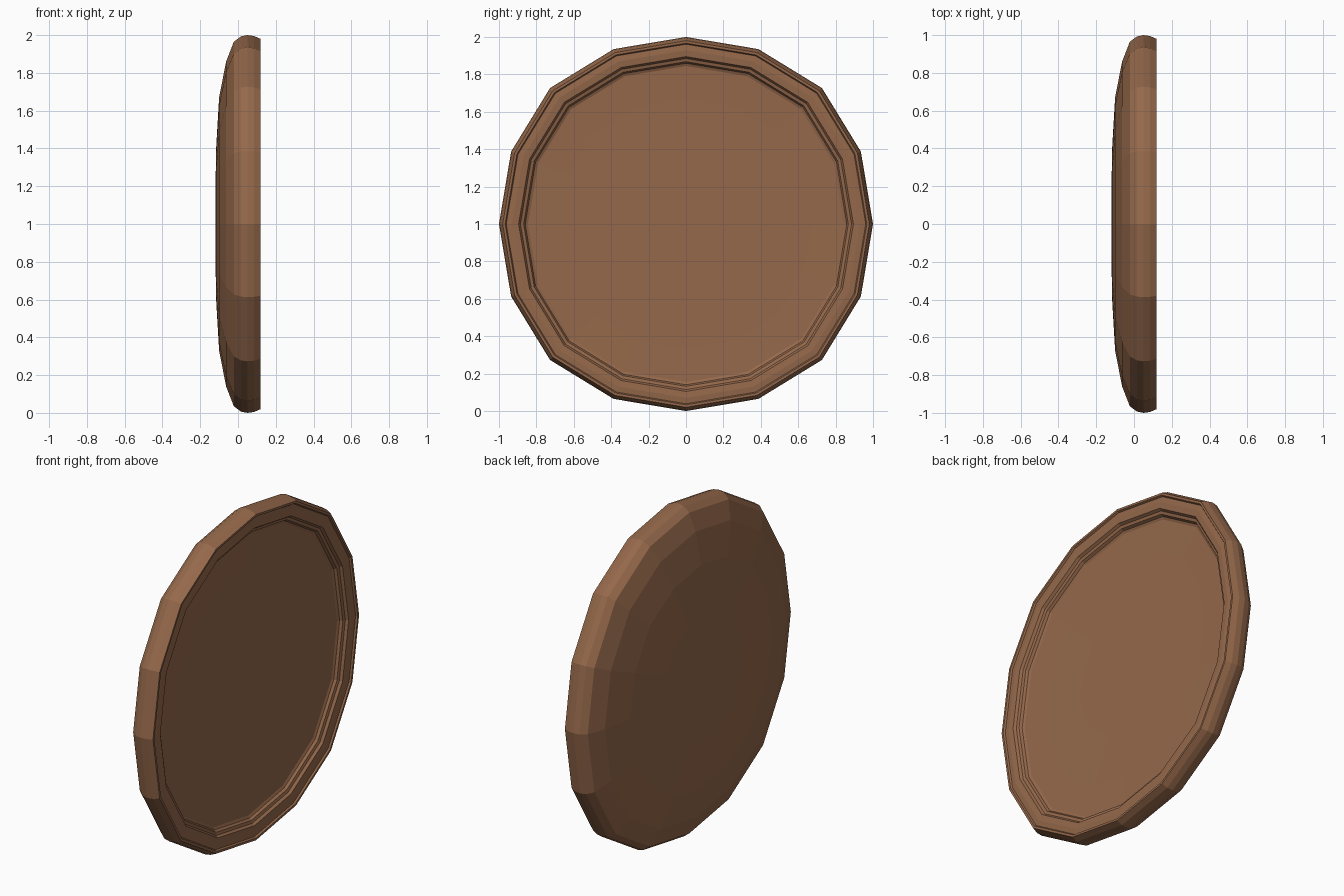
import bpy, bmesh, math

if "Cube" in bpy.data.objects:
    bpy.data.objects.remove(bpy.data.objects["Cube"])

SIDES = 16
SWELL = (1.0, 1.012, 1.028, 1.012)  # the outline bulges slightly on the diagonals
wood = bpy.data.materials.new("brown_wood")
wood.diffuse_color = (0.30, 0.14, 0.07, 1)
wood.use_nodes = True
wood.node_tree.nodes["Principled BSDF"].inputs["Base Color"].default_value = wood.diffuse_color


def lathe(name, profile, closed=False, smooth=None):
    """Sweep (x, radius) points round the x axis; radius 0 gives a pole."""
    bm = bmesh.new()
    rings = []
    for x, r in profile:
        if r == 0:
            rings.append([bm.verts.new((x, 0, 1))] * SIDES)
            continue
        ring = []
        for i in range(SIDES):
            a, s = 2 * math.pi * i / SIDES, r * SWELL[i % 4]
            ring.append(bm.verts.new((x, s * math.cos(a), 1 + s * math.sin(a))))
        rings.append(ring)
    pairs = list(zip(rings, rings[1:]))
    if closed:
        pairs.append((rings[-1], rings[0]))
    for a, b in pairs:
        for i in range(SIDES):
            j = (i + 1) % SIDES
            bm.faces.new(dict.fromkeys((a[i], a[j], b[j], b[i])))
    bmesh.ops.recalc_face_normals(bm, faces=bm.faces)
    mesh = bpy.data.meshes.new(name)
    bm.to_mesh(mesh)
    bm.free()
    mesh.materials.append(wood)
    ob = bpy.data.objects.new(name, mesh)
    bpy.context.collection.objects.link(ob)


# Domed back with a shallow dished floor on the open side
lathe("dished_body", [(-0.12, 0), (-0.117, 0.38), (-0.10, 0.67), (-0.063, 0.86),
                      (-0.022, 0.965), (0.015, 0.993), (0.04, 0.90),
                      (0.075, 0.86), (0.068, 0.845), (0.063, 0.67), (0.06, 0.38), (0.06, 0)])

# Moulded rim: outer band, nearly flat face and small inner step
lathe("rim", [(0.015, 0.993), (0.05, 1.0), (0.085, 0.995), (0.12, 0.98),
              (0.12, 0.967), (0.11, 0.961), (0.113, 0.93), (0.11, 0.895),
              (0.095, 0.885), (0.09, 0.868), (0.07, 0.857), (0.03, 0.90)], closed=True)
